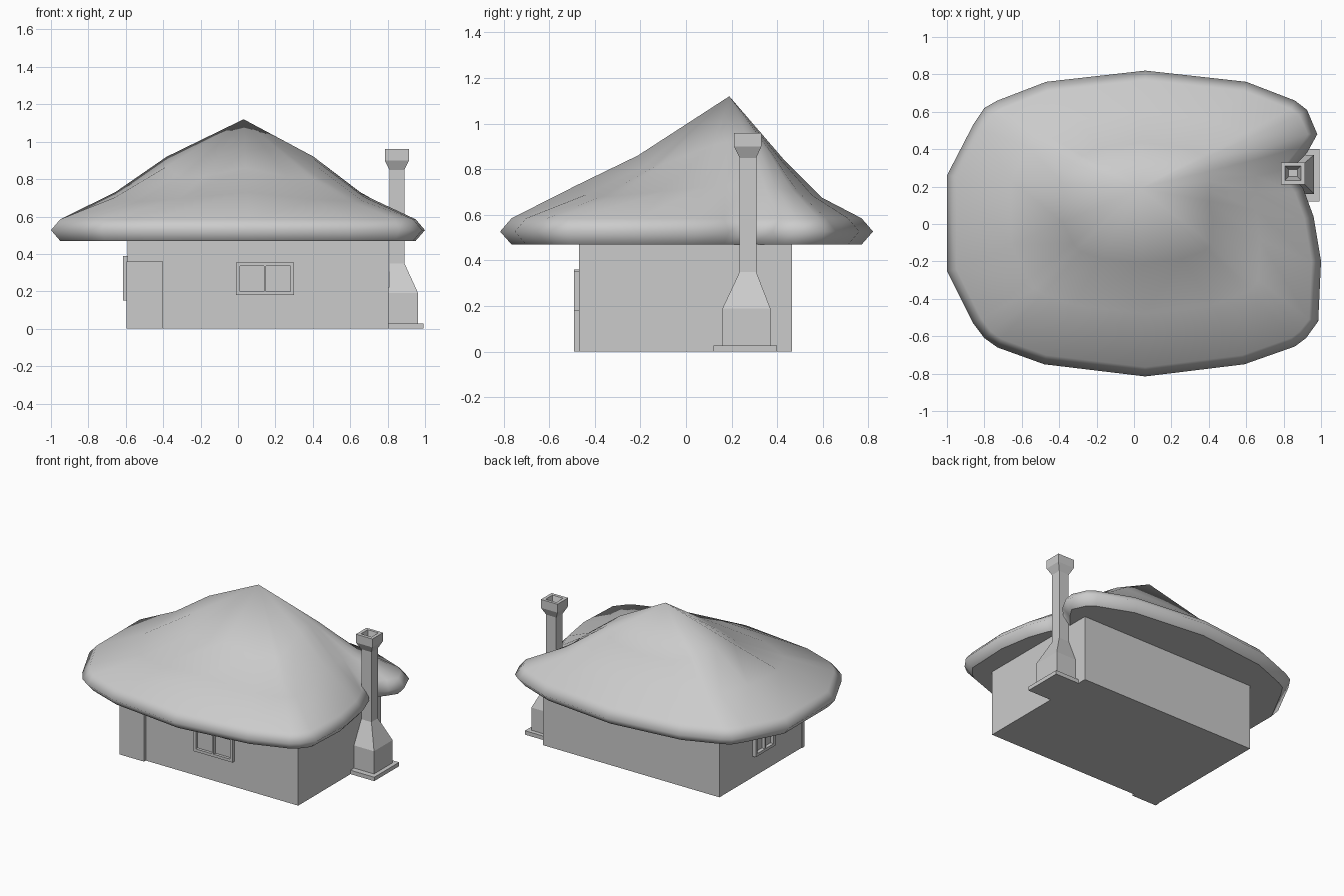
import bpy, bmesh
from mathutils import Vector

if "Cube" in bpy.data.objects:
    bpy.data.objects.remove(bpy.data.objects["Cube"])


def loft(name, rings, apex=None):
    """Bridge equal-sized loops of points; cap the first, then cap or point the last."""
    bm = bmesh.new()
    loops = [[bm.verts.new(p) for p in r] for r in rings]
    n = len(loops[0])
    for a, b in zip(loops, loops[1:]):
        for i in range(n):
            j = (i + 1) % n
            bm.faces.new((a[i], a[j], b[j], b[i]))
    bm.faces.new(loops[0][::-1])
    if apex:
        top = bm.verts.new(apex)
        for i in range(n):
            bm.faces.new((loops[-1][i], loops[-1][(i + 1) % n], top))
    else:
        bm.faces.new(loops[-1])
    bmesh.ops.recalc_face_normals(bm, faces=bm.faces)
    me = bpy.data.meshes.new(name)
    bm.to_mesh(me)
    bm.free()
    ob = bpy.data.objects.new(name, me)
    bpy.context.collection.objects.link(ob)
    return ob


def rect(x0, x1, y0, y1, z):
    return [(x0, y0, z), (x1, y0, z), (x1, y1, z), (x0, y1, z)]


def box(name, x0, x1, y0, y1, z0, z1):
    return loft(name, [rect(x0, x1, y0, y1, z0), rect(x0, x1, y0, y1, z1)])


def window(name, wall, u0, u1, z0, z1, depth, along_x):
    """Frame of four bars and a mullion, standing out from a wall plane."""
    w, m = 0.02, (u0 + u1) / 2
    bars = {"left": (u0, u0 + w, z0, z1), "right": (u1 - w, u1, z0, z1),
            "mullion": (m - .006, m + .006, z0 + w, z1 - w),
            "sill": (u0 + w, u1 - w, z0, z0 + w),
            "head": (u0 + w, u1 - w, z1 - w, z1)}
    for part, (a, b, c, d) in bars.items():
        lo, hi = wall - depth, wall + .01
        if along_x:
            box(f"{name}_{part}", a, b, lo, hi, c, d)
        else:
            box(f"{name}_{part}", lo, hi, a, b, c, d)


# Walls, door and windows
box("walls", -.59, .805, -.47, .465, 0, .48)
box("door", -.595, -.40, -.49, -.46, 0, .36)
window("front_window", -.47, -.01, .30, .18, .355, .02, True)
window("side_window", -.59, -.13, .09, .15, .39, .025, False)

# Chimney: plinth, tapered stack, flared cap with flue
box("chimney_plinth", .80, .993, .12, .40, 0, .028)
loft("chimney", [rect(.805, .963, .16, .37, .02), rect(.805, .963, .16, .37, .19),
                 rect(.81, .89, .235, .308, .35), rect(.81, .89, .235, .308, .85),
                 rect(.785, .915, .21, .33, .90), rect(.785, .915, .21, .33, .96),
                 rect(.808, .892, .233, .31, .96), rect(.827, .873, .255, .292, .88)])

# Roof: eave outline with a notch around the chimney, lofted to an off-centre peak
eave = [(.06, .82), (-.47, .76), (-.73, .66), (-.80, .62), (-.86, .53), (-1, .26),
        (-1, -.25), (-.86, -.53), (-.80, -.61), (-.73, -.66), (-.48, -.75), (.06, -.815),
        (.59, -.75), (.86, -.655), (.92, -.61), (.985, -.52), (1, -.20), (.96, .04),
        (.905, .19), (.83, .28), (.925, .38), (.98, .48), (.925, .61), (.86, .66), (.60, .76)]
eave = [Vector(p) for p in eave]
peak = Vector((.03, .19))
inner = []
for i, p in enumerate(eave):
    t = (eave[(i + 1) % len(eave)] - eave[i - 1]).normalized()
    inner.append(p + Vector((-t.y, t.x)) * .05)

# The slope above the notch follows a plain outline
base = [Vector((.92, p.y)) if p.x > .7 and 0 < p.y < .45 else p for p in inner]


def slope_ring(t, front, back, side, corner):
    ring = []
    for p in base:
        q, d = p.lerp(peak, t), (p - peak).normalized()
        sag = side * d.x ** 2 + (back if d.y > 0 else front) * d.y ** 2
        sag += corner * 4 * (d.x * d.y) ** 2 * (.4 if d.y > 0 else 1)
        ring.append((q.x, q.y, .585 + .535 * t + sag))
    return ring


roof = loft("roof", [[(p.x, p.y, .47) for p in inner], [(p.x, p.y, .527) for p in eave],
                     [(p.x, p.y, .585) for p in inner],
                     slope_ring(.3, -.015, -.07, -.015, -.05),
                     slope_ring(.58, -.035, -.058, .025, -.08)],
            apex=(peak.x, peak.y, 1.12))

# Smooth roof with a hard edge only around the flat underside
me = roof.data
me.shade_smooth()
for e in me.edges:
    if all(me.vertices[v].co.z < .48 for v in e.vertices):
        e.use_edge_sharp = True
